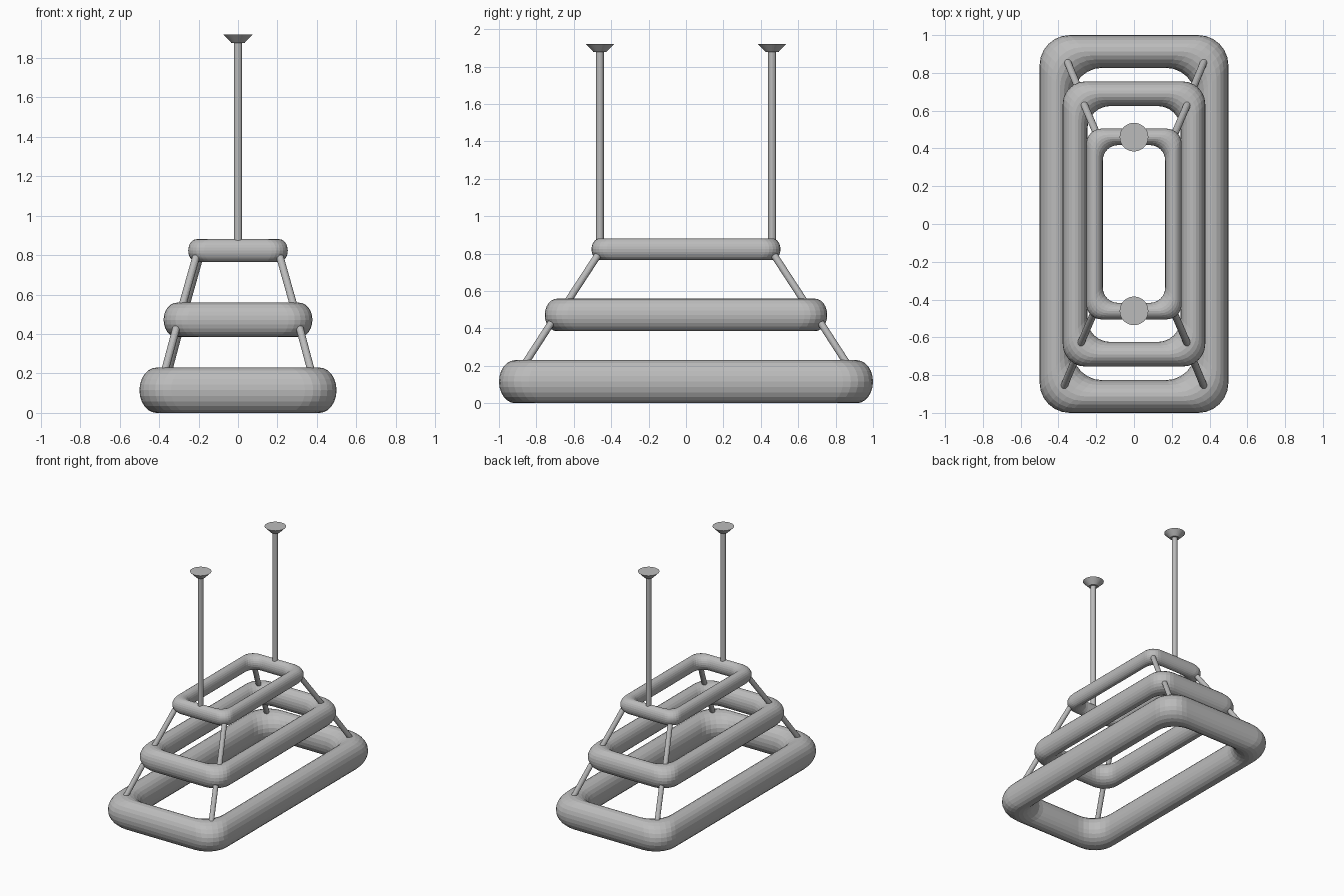
import bpy, bmesh, math
from mathutils import Vector

if "Cube" in bpy.data.objects:
    bpy.data.objects.remove(bpy.data.objects["Cube"])

grey = bpy.data.materials.new("grey metal")
grey.diffuse_color = (0.5, 0.5, 0.5, 1)
grey.use_nodes = True
grey.node_tree.nodes["Principled BSDF"].inputs["Base Color"].default_value = grey.diffuse_color


def finish(name, bm):
    bmesh.ops.recalc_face_normals(bm, faces=bm.faces)
    mesh = bpy.data.meshes.new(name)
    bm.to_mesh(mesh)
    bm.free()
    mesh.materials.append(grey)
    ob = bpy.data.objects.new(name, mesh)
    bpy.context.collection.objects.link(ob)
    return ob


def ring(name, s, z0, sides=24, steps=6):
    """Rounded rectangular tube ring; s scales the whole ring."""
    a, b = 0.0865 * s, 0.115 * s          # half width and half height of the tube
    r = 0.16 * s                          # corner radius
    bm = bmesh.new()
    loops = []
    for i in range(sides):
        t = 2 * math.pi * i / sides
        u, z = a * math.cos(t) - a, b * math.sin(t) + z0 + b
        loop = []
        for q, (sx, sy) in enumerate([(1, 1), (-1, 1), (-1, -1), (1, -1)]):
            cx, cy = sx * (0.5 * s + u - r), sy * (s + u - r)
            for k in range(steps + 1):
                p = math.pi / 2 * (q + k / steps)
                loop.append(bm.verts.new((cx + r * math.cos(p), cy + r * math.sin(p), z)))
        loops.append(loop)
    n = len(loops[0])
    for i in range(sides):
        l0, l1 = loops[i], loops[(i + 1) % sides]
        for j in range(n):
            k = (j + 1) % n
            bm.faces.new((l0[j], l0[k], l1[k], l1[j]))
    return finish(name, bm)


def rod(name, p0, p1, r0, r1, sides=16):
    """Straight cylinder or cone between two points."""
    p0, p1 = Vector(p0), Vector(p1)
    d = p1 - p0
    bm = bmesh.new()
    bmesh.ops.create_cone(bm, cap_ends=True, segments=sides, radius1=r0, radius2=r1, depth=d.length)
    bm.transform(d.to_track_quat('Z', 'Y').to_matrix().to_4x4())
    bmesh.ops.translate(bm, verts=bm.verts, vec=(p0 + p1) / 2)
    return finish(name, bm)


# Three stacked rings
ring("bottom_ring", 1.0, 0.0)
ring("middle_ring", 0.755, 0.385)
ring("top_ring", 0.505, 0.765)

# Slanted corner struts between the rings
for sx in (-1, 1):
    for sy in (-1, 1):
        dx = 0.018 if (sx, sy) == (-1, 1) else 0
        rod("lower_strut", (sx * 0.377 + dx, sy * 0.875, 0.19), (sx * 0.313 + dx, sy * 0.72, 0.43), 0.019, 0.019)
        rod("upper_strut", (sx * 0.292 + dx, sy * 0.655, 0.51), (sx * 0.213 + dx, sy * 0.472, 0.79), 0.019, 0.019)

# Hanging rods with flared ceiling caps
for y in (-0.46, 0.46):
    rod("hanging_rod", (0, y, 0.83), (0, y, 1.89), 0.021, 0.021)
    rod("ceiling_cap", (0, y, 1.877), (0, y, 1.92), 0.034, 0.076, 32)
